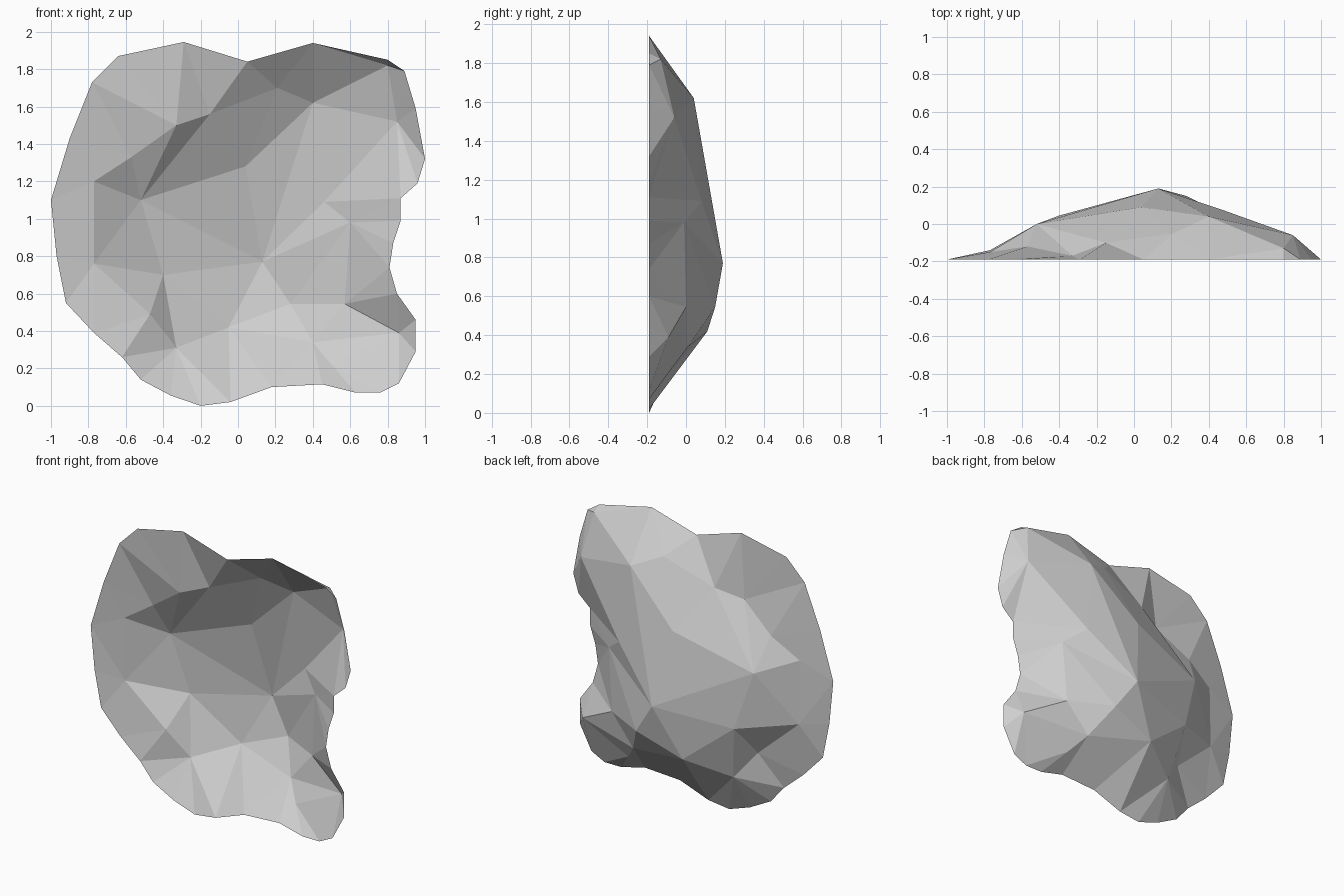
import bpy
from mathutils import Vector
from mathutils.geometry import delaunay_2d_cdt

cube = bpy.data.objects.get("Cube")
if cube:
    bpy.data.objects.remove(cube, do_unlink=True)

BACK = -0.19  # plane holding the open rim

# Rim outline (x, z), counter-clockwise from the bottom
rim = [(-.20, 0), (-.04, .02), (.18, .10), (.45, .115), (.63, .07), (.76, .07),
       (.86, .12), (.95, .29), (.95, .46), (.85, .60), (.81, .74), (.83, .87),
       (.87, .99), (.87, 1.11), (.96, 1.19), (1, 1.32), (.95, 1.59), (.89, 1.79),
       (.80, 1.85), (.40, 1.94), (.05, 1.84), (-.29, 1.945), (-.64, 1.87),
       (-.78, 1.73), (-.90, 1.43), (-1, 1.10), (-.97, .80), (-.92, .55),
       (-.77, .39), (-.62, .26), (-.52, .14), (-.36, .055)]

# Peaks of the bulge (x, depth, z)
peaks = {
    "A": (-.52, 0, 1.10), "B": (-.77, -.15, 1.20), "C": (-.77, -.14, .76),
    "D": (.13, .19, .77), "E": (.04, .09, 1.28), "F": (.40, .04, 1.62),
    "G": (.21, -.05, 1.70), "H": (-.15, -.10, 1.56), "I": (-.33, -.17, 1.50),
    "J": (-.57, -.12, 1.33), "K": (.80, -.13, 1.82), "L": (.85, -.06, 1.52),
    "M": (.46, .08, 1.09), "N": (.60, -.01, .98), "O": (.57, 0, .545),
    "P": (.28, .15, .545), "Q": (.86, -.09, .39), "R": (.40, .01, .34),
    "S": (-.05, .11, .42), "T": (-.33, -.05, .31), "U": (-.47, -.12, .49),
    "V": (-.40, .045, .70), "W": (.50, -.08, .22),
}

# Creases running from peak to peak
ridges = ["BJIHGFK", "JAEFL", "IAH", "EGK"[:2], "BADMNOPDF", "BCAVDEM"[:6],
          "CUTSDPSVT", "CVU", "ORQO", "SRP", "FM", "RWQ", "KL"]

names = list(peaks)
count = len(rim)
points = [Vector(p) for p in rim] + [Vector((x, z)) for x, y, z in peaks.values()]
depth = [BACK] * count + [p[1] for p in peaks.values()]
edges = {(i, (i + 1) % count) for i in range(count)}
for path in ridges:
    for a, b in zip(path, path[1:]):
        edges.add(tuple(sorted((count + names.index(a), count + names.index(b)))))

# Triangulate the outline and push every peak to its depth
flat, _, tris, sources, _, _ = delaunay_2d_cdt(points, list(edges), [], 1, 1e-5)
verts = []
for p, src in zip(flat, sources):
    if src:
        y = depth[src[0]]
    else:  # a crossing of two creases takes the depth of its nearest points
        near = sorted(range(len(points)), key=lambda i: (points[i] - p).length)[:2]
        y = sum(depth[i] for i in near) / 2
    verts.append((p.x, y, p.y))

mesh = bpy.data.meshes.new("rock_shell")
mesh.from_pydata(verts, [], [tuple(reversed(t)) for t in tris])
mesh.update()
shell = bpy.data.objects.new("rock_shell", mesh)
bpy.context.collection.objects.link(shell)

# Plain grey stone
stone = bpy.data.materials.new("stone_grey")
stone.use_nodes = True
colour = (.62, .62, .62, 1)
stone.diffuse_color = colour
stone.node_tree.nodes["Principled BSDF"].inputs["Base Color"].default_value = colour
mesh.materials.append(stone)
